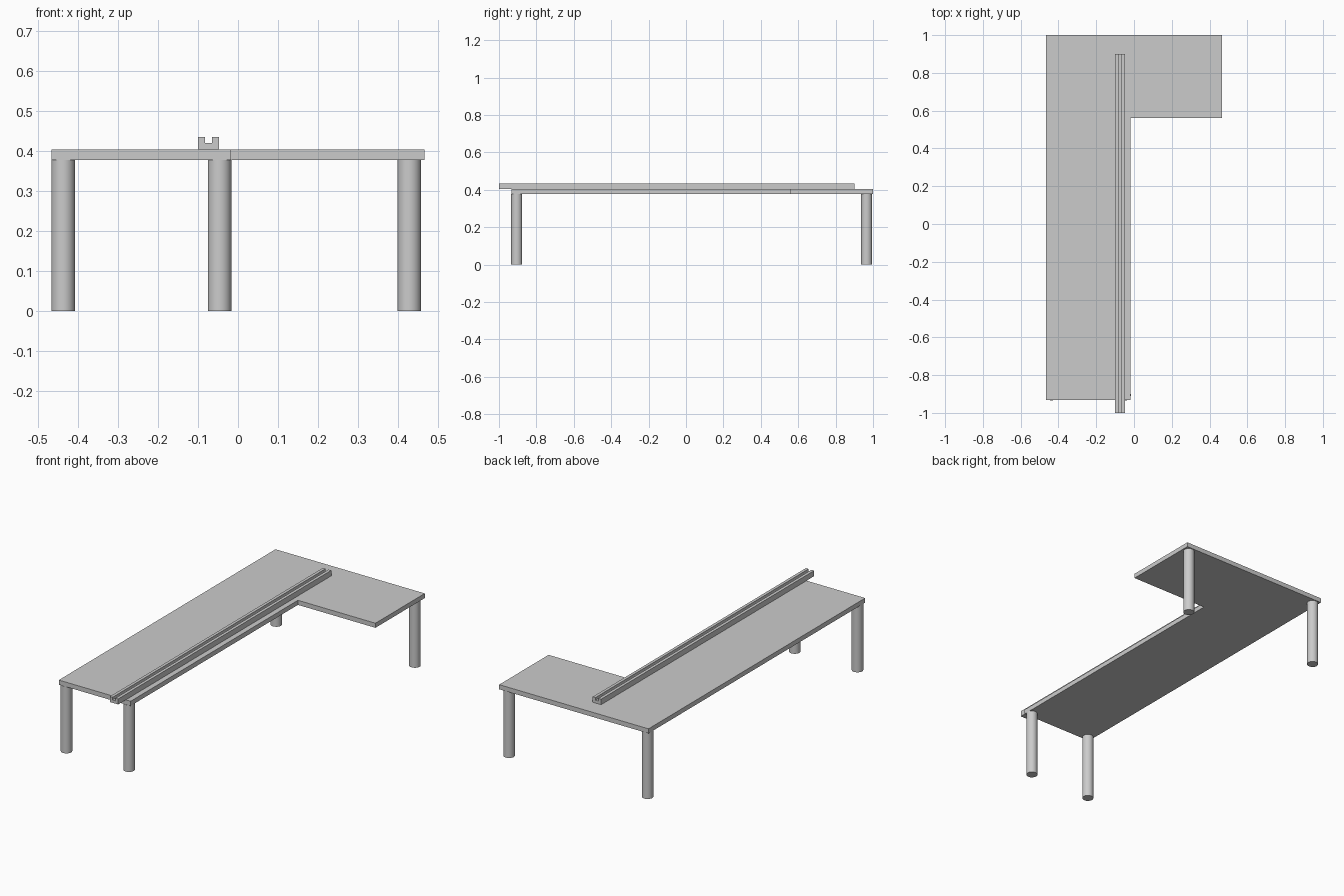
import bpy
import bmesh
from math import radians
from mathutils import Vector

cube = bpy.data.objects.get("Cube")
if cube:
    bpy.data.objects.remove(cube, do_unlink=True)

grey = bpy.data.materials.new("plain grey")
grey.use_nodes = True
COLOUR = (0.6, 0.6, 0.6, 1)
grey.diffuse_color = COLOUR
grey.node_tree.nodes["Principled BSDF"].inputs["Base Color"].default_value = COLOUR

TOP_BOTTOM, TOP_SURFACE = 0.377, 0.403
RAIL_FLOOR, RAIL_TOP = 0.419, 0.434
LEG_RADIUS = 0.0295


def extrude_profile(name, points, direction):
    """Extrude a closed flat outline into a solid."""
    bm = bmesh.new()
    face = bm.faces.new([bm.verts.new(p) for p in points])
    result = bmesh.ops.extrude_face_region(bm, geom=[face], use_keep_orig=True)
    moved = [v for v in result["geom"] if isinstance(v, bmesh.types.BMVert)]
    bmesh.ops.translate(bm, verts=moved, vec=Vector(direction))
    bmesh.ops.recalc_face_normals(bm, faces=bm.faces)
    mesh = bpy.data.meshes.new(name)
    bm.to_mesh(mesh)
    bm.free()
    mesh.materials.append(grey)
    obj = bpy.data.objects.new(name, mesh)
    bpy.context.collection.objects.link(obj)
    return obj


def add_leg(name, x, y):
    bpy.ops.mesh.primitive_cylinder_add(
        vertices=48, radius=LEG_RADIUS, depth=TOP_BOTTOM,
        location=(x, y, TOP_BOTTOM / 2))
    leg = bpy.context.object
    leg.name = name
    leg.data.materials.append(grey)
    bpy.ops.object.shade_smooth_by_angle(angle=radians(30))


# L-shaped table top
outline = [(-0.466, -0.932), (-0.018, -0.932), (-0.018, 0.56),
           (0.466, 0.56), (0.466, 1), (-0.466, 1)]
extrude_profile("table_top", [(x, y, TOP_BOTTOM) for x, y in outline],
                (0, 0, TOP_SURFACE - TOP_BOTTOM))

# Grooved rail lying along the table top, overhanging the front
section = [(-0.1, TOP_SURFACE), (-0.048, TOP_SURFACE),
           (-0.048, RAIL_TOP), (-0.065, RAIL_TOP),
           (-0.065, RAIL_FLOOR), (-0.083, RAIL_FLOOR),
           (-0.083, RAIL_TOP), (-0.1, RAIL_TOP)]
extrude_profile("grooved_rail", [(x, -1, z) for x, z in section], (0, 1.9, 0))

# Round legs
for name, x, y in [("front_right_leg", -0.437, -0.905),
                   ("front_left_leg", -0.046, -0.905),
                   ("back_right_leg", -0.437, 0.966),
                   ("back_left_leg", 0.428, 0.966)]:
    add_leg(name, x, y)
